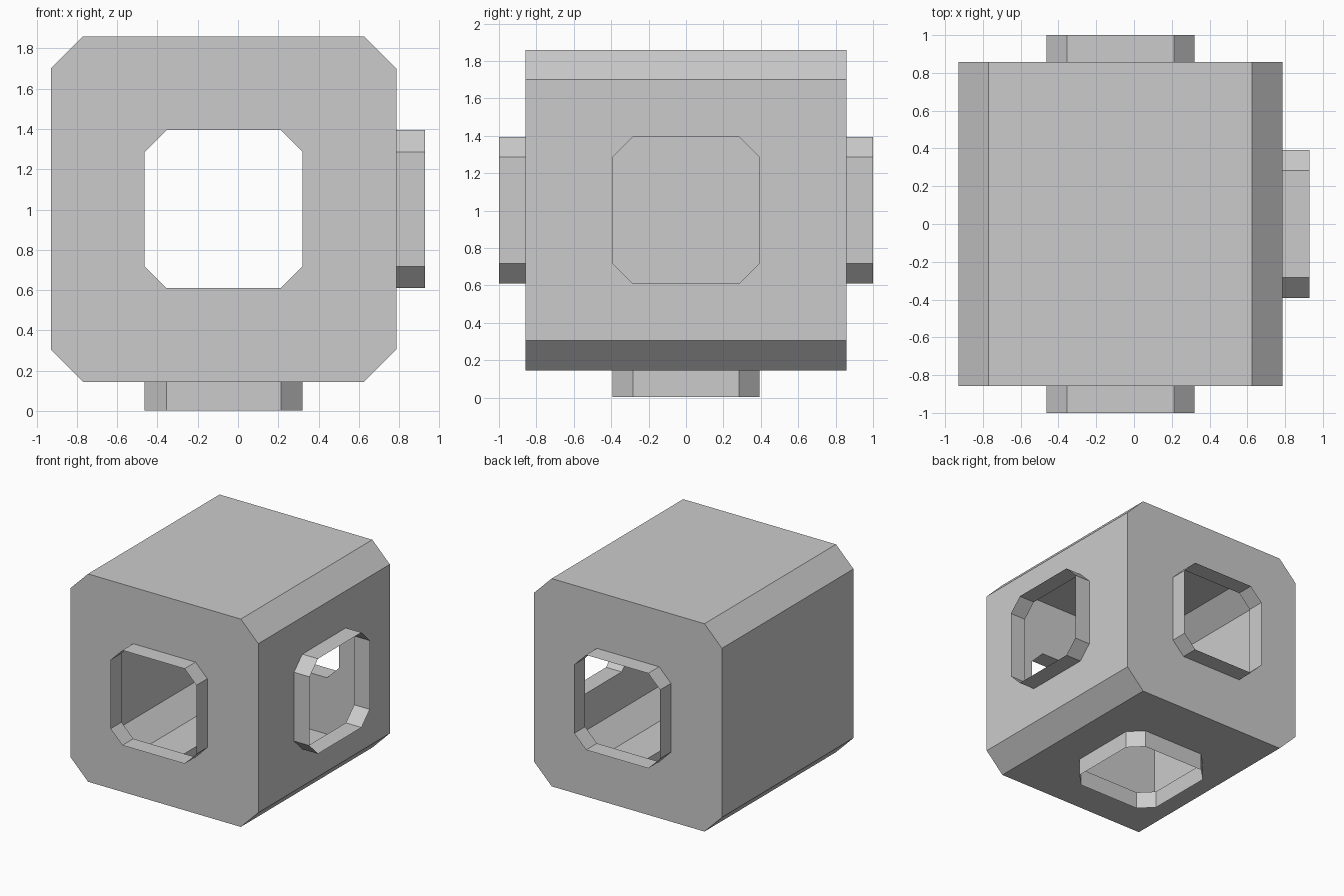
import bpy, bmesh
from mathutils import Vector

if "Cube" in bpy.data.objects:
    bpy.data.objects.remove(bpy.data.objects["Cube"])

CX, CZ = -0.0715, 1.0025      # centre of the body
HALF, BEVEL = 0.8575, 0.16    # body half size and corner cut
HOLE, HOLE_CUT = 0.392, 0.108 # opening half size and corner cut
COLLAR = 0.1425               # collar length
CENTRE = Vector((CX, 0, CZ))

grey = bpy.data.materials.new("plain grey")
grey.diffuse_color = (0.6, 0.6, 0.6, 1)
grey.use_nodes = True
grey.node_tree.nodes["Principled BSDF"].inputs["Base Color"].default_value = grey.diffuse_color


def octagon(h, c):
    k = h - c
    return [(h, -k), (h, k), (k, h), (-k, h), (-h, k), (-h, -k), (-k, -h), (k, -h)]


def place(points, u, v, n, dist):
    return [CENTRE + u * a + v * b + n * dist for a, b in points]


def loop(bm, points):
    vs = [bm.verts.new(p) for p in points]
    return [bm.edges.new((vs[i], vs[(i + 1) % len(vs)])) for i in range(len(vs))]


def panel(bm, outline, hole, normal):
    """Flat panel, with an opening when hole is given."""
    if hole is None:
        bm.faces.new([bm.verts.new(p) for p in outline])
        return
    edges = loop(bm, outline) + loop(bm, hole)
    bmesh.ops.triangle_fill(bm, edges=edges, use_beauty=True, normal=normal)


def finish(name, bm):
    me = bpy.data.meshes.new(name)
    bm.to_mesh(me)
    bm.free()
    me.materials.append(grey)
    ob = bpy.data.objects.new(name, me)
    bpy.context.collection.objects.link(ob)


X, Y, Z = Vector((1, 0, 0)), Vector((0, 1, 0)), Vector((0, 0, 1))
# open sides: name -> (across, up, outward)
OPEN = {"front": (X, Z, -Y), "back": (-X, Z, Y), "right": (Y, Z, X), "bottom": (X, -Y, -Z)}
ring = octagon(HOLE, HOLE_CUT)

# hollow sheet body: octagonal ends and eight long side panels
body = bmesh.new()
for side in ("front", "back"):
    u, v, n = OPEN[side]
    panel(body, place(octagon(HALF, BEVEL), u, v, n, HALF), place(ring, u, v, n, HALF), n)
profile = octagon(HALF, BEVEL)
for i in range(8):
    (a, b), (c, d) = profile[i], profile[(i + 1) % 8]
    outline = [CENTRE + Vector(p) for p in
               ((a, -HALF, b), (a, HALF, b), (c, HALF, d), (c, -HALF, d))]
    side = {0: "right", 6: "bottom"}.get(i)
    hole = None
    normal = Z
    if side:
        u, v, normal = OPEN[side]
        hole = place(ring, u, v, normal, HALF)
    panel(body, outline, hole, normal)
bmesh.ops.remove_doubles(body, verts=body.verts, dist=0.0005)
bmesh.ops.recalc_face_normals(body, faces=body.faces)
finish("body", body)

# thin collars standing out around each opening
for side, (u, v, n) in OPEN.items():
    bm = bmesh.new()
    inner = [bm.verts.new(p) for p in place(ring, u, v, n, HALF)]
    outer = [bm.verts.new(p) for p in place(ring, u, v, n, HALF + COLLAR)]
    for i in range(8):
        j = (i + 1) % 8
        bm.faces.new((inner[i], inner[j], outer[j], outer[i]))
    finish(side + "_collar", bm)
